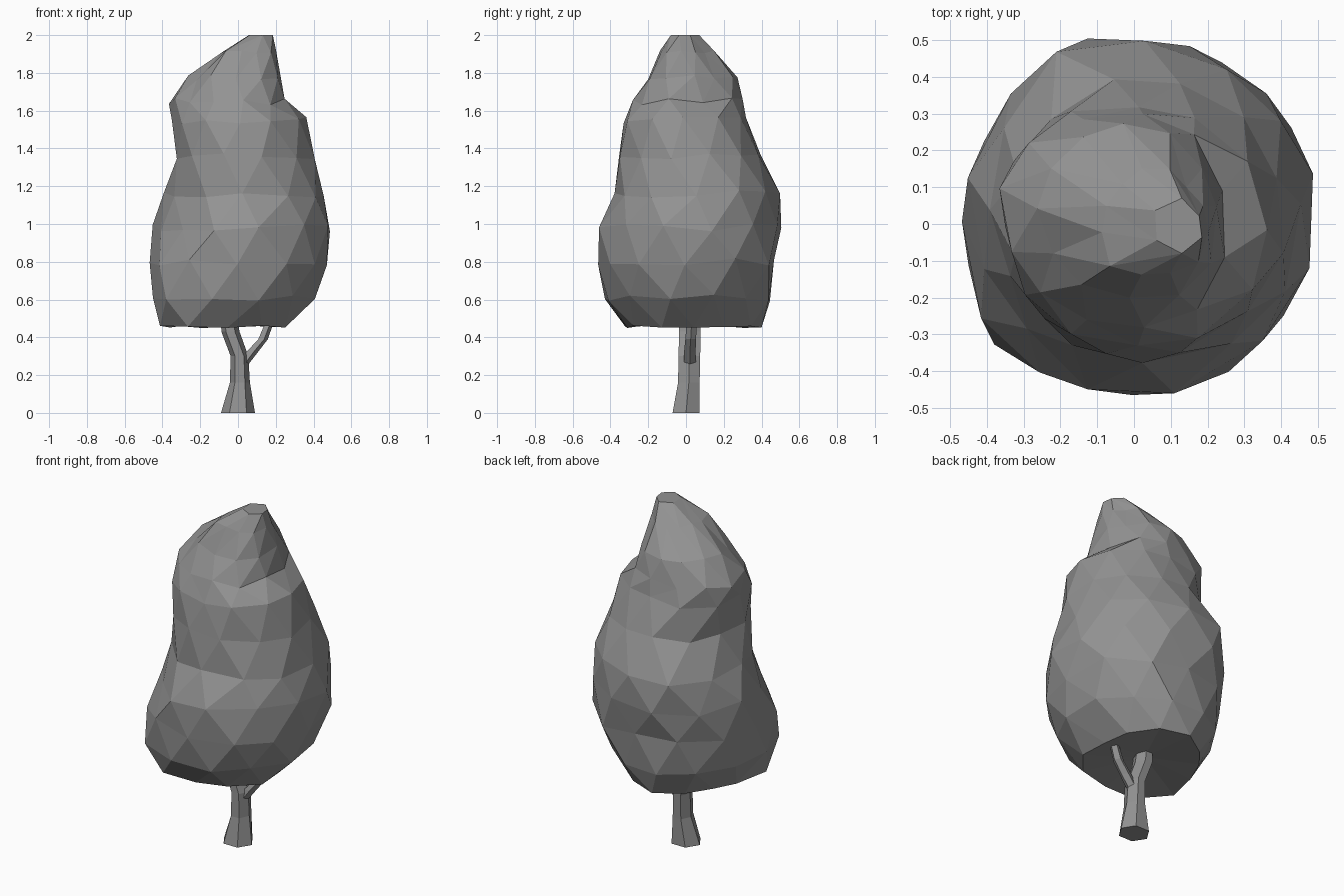
import bpy, bmesh, math, random

random.seed(4)
cube = bpy.data.objects.get("Cube")
if cube:
    bpy.data.objects.remove(cube, do_unlink=True)

grey = bpy.data.materials.new("plain grey")
grey.use_nodes = True
grey.diffuse_color = (0.29, 0.29, 0.29, 1)
grey.node_tree.nodes["Principled BSDF"].inputs["Base Color"].default_value = (0.29, 0.29, 0.29, 1)


def ellipse(centre, rx, ry, sides):
    """Points of a level ellipse."""
    cx, cy, cz = centre
    angles = [math.tau * i / sides for i in range(sides)]
    return [(cx + rx * math.cos(a), cy + ry * math.sin(a), cz) for a in angles]


def swelling(angle, height, lumps):
    """Sum of the soft lumps and hollows at one spot of the crown."""
    total = 0
    for degrees, z, push in lumps:
        turn = angle - math.radians(degrees)
        turn = math.atan2(math.sin(turn), math.cos(turn))
        total += push * math.exp(-(turn / 0.32) ** 2 - ((height - z) / 0.13) ** 2)
    return total


def lumpy_ring(height, reach, sides, turn, wobble, lumps):
    """Irregular ring from its reach (in hundredths) towards eight compass directions."""
    east, north, west, south = (reach[i] / 100 for i in (0, 2, 4, 6))
    cx, cy = (east - west) / 2, (north - south) / 2
    radii = []
    for i, r in enumerate(reach):
        a = math.tau * i / 8
        radii.append(r / 100 - cx * math.cos(a) - cy * math.sin(a))
    points = []
    for i in range(sides):
        step = i + turn + random.uniform(-4, 4) * wobble
        part = (step / sides * 8) % 8
        k = int(part)
        r = radii[k] + (radii[(k + 1) % 8] - radii[k]) * (part - k)
        a = math.tau * step / sides
        r += swelling(a, height, lumps) + random.uniform(-0.4, 0.4) * wobble
        points.append((cx + r * math.cos(a), cy + r * math.sin(a),
                       height + random.uniform(-1, 1) * wobble))
    return points


def loft(name, rings, triangles=False, hollow=0.0, weld=0.0):
    """Skin a stack of rings and close both ends."""
    bm = bmesh.new()
    rows = [[bm.verts.new(p) for p in ring] for ring in rings]
    n = len(rows[0])
    for k, (low, high) in enumerate(zip(rows, rows[1:])):
        for i in range(n):
            j = (i + 1) % n
            if not triangles:
                bm.faces.new((low[i], low[j], high[j], high[i]))
            elif k % 2 == 0:
                bm.faces.new((low[i], low[j], high[i]))
                bm.faces.new((low[j], high[j], high[i]))
            else:
                bm.faces.new((low[i], low[j], high[j]))
                bm.faces.new((low[i], high[j], high[i]))
    bottom = bm.faces.new(rows[0][::-1])
    bm.faces.new(rows[-1])
    if hollow:
        hub = bmesh.ops.poke(bm, faces=[bottom])["verts"][0]
        hub.co.z += hollow
    if weld:
        bmesh.ops.remove_doubles(bm, verts=bm.verts, dist=weld)
    bmesh.ops.recalc_face_normals(bm, faces=bm.faces)
    mesh = bpy.data.meshes.new(name)
    bm.to_mesh(mesh)
    bm.free()
    mesh.materials.append(grey)
    obj = bpy.data.objects.new(name, mesh)
    bpy.context.collection.objects.link(obj)
    return obj


# Foliage: height, then reach towards +x, +x+y, +y, -x+y, -x, -x-y, -y, +x-y
levels = [
    (0.455, (24, 32, 40, 34, 36, 47, 31, 31)),
    (0.61, (42, 41, 47, 44, 44, 50, 42, 42)),
    (0.80, (47, 50, 48, 47, 47, 49, 47, 49)),
    (0.98, (49, 50, 51, 49, 48, 43, 51, 48)),
    (1.16, (46, 48, 49, 46, 39, 39, 38, 43)),
    (1.36, (41, 41, 40, 36, 33, 35, 36, 39)),
    (1.55, (36, 35, 32, 36, 35, 35, 33, 36)),
    (1.65, (24, 29, 29, 35, 36, 31, 28, 29)),
    (1.77, (22, 24, 28, 26, 26, 22, 20, 25)),
    (1.91, (20, 17, 16, 10, 8, 13, 13, 20)),
    (2.00, (19, 14, 7, 0, -7, 0, 8, 16)),
]
# Lumps and hollows: direction in degrees, height, push outwards
lumps = [
    (120, 1.10, 0.045), (148, 1.02, -0.025), (205, 1.05, -0.06),
    (27, 0.97, 0.025), (292, 0.97, -0.045), (247, 1.05, -0.03),
    (155, 1.64, 0.03), (95, 0.74, -0.03), (200, 0.75, 0.015),
]
crown = []
for k, (height, reach) in enumerate(levels):
    wobble = 0 if k == len(levels) - 1 else 0.008 if k in (0, 9) else 0.02
    crown.append(lumpy_ring(height, reach, 12, (k % 2) / 2, wobble, lumps))
loft("foliage", crown, triangles=True, hollow=0.04, weld=0.05)

# Trunk: flared foot, leaning to one side as it rises
trunk = [
    ((0.00, 0.00, 0.00), 0.09, 0.082),
    ((0.01, 0.015, 0.16), 0.053, 0.066),
    ((0.008, 0.018, 0.30), 0.047, 0.066),
    ((-0.04, 0.02, 0.43), 0.048, 0.066),
    ((-0.05, 0.02, 0.53), 0.042, 0.06),
]
loft("trunk", [ellipse(c, rx, ry, 6) for c, rx, ry in trunk])

# Side branch, forking off the other way
branch = [
    ((0.02, 0.02, 0.25), 0.03, 0.034),
    ((0.07, 0.02, 0.32), 0.034, 0.032),
    ((0.13, 0.025, 0.39), 0.028, 0.03),
    ((0.165, 0.03, 0.48), 0.024, 0.028),
    ((0.175, 0.03, 0.53), 0.02, 0.024),
]
loft("branch", [ellipse(c, rx, ry, 5) for c, rx, ry in branch])
